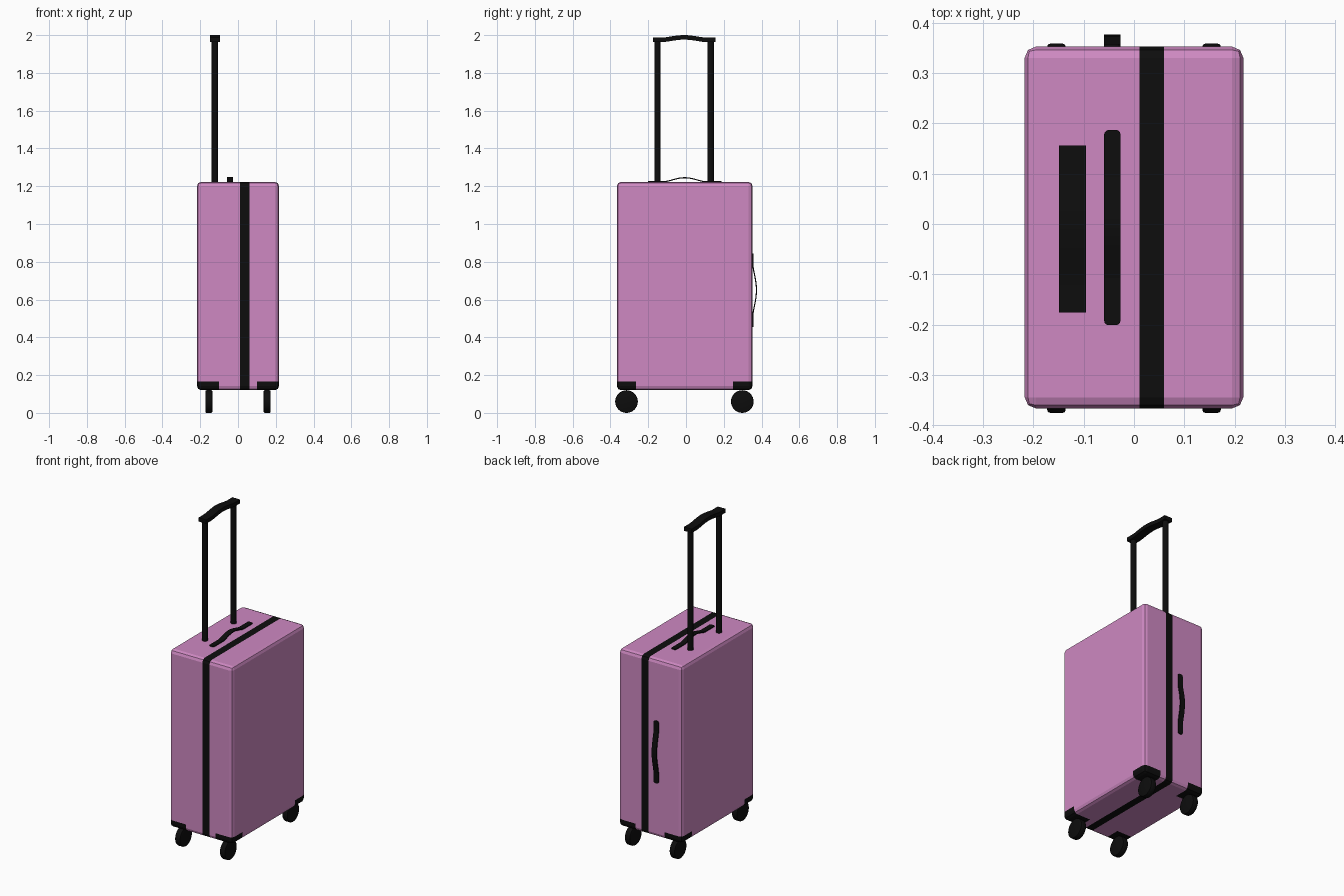
import bpy, bmesh, math
from mathutils import Vector

cube = bpy.data.objects.get("Cube")
if cube:
    bpy.data.objects.remove(cube, do_unlink=True)


def material(name, rgb):
    m = bpy.data.materials.new(name)
    m.use_nodes = True
    color = (*rgb, 1)
    m.diffuse_color = color
    m.node_tree.nodes["Principled BSDF"].inputs["Base Color"].default_value = color
    return m


PINK = material("orchid_pink", (0.62, 0.25, 0.54))
BLACK = material("black", (0.004, 0.004, 0.004))


def finish(name, bm, mats, smooth=False):
    bmesh.ops.recalc_face_normals(bm, faces=bm.faces)
    mesh = bpy.data.meshes.new(name)
    bm.to_mesh(mesh)
    bm.free()
    obj = bpy.data.objects.new(name, mesh)
    bpy.context.collection.objects.link(obj)
    for m in mats:
        mesh.materials.append(m)
    if smooth:
        bpy.ops.object.select_all(action="DESELECT")
        obj.select_set(True)
        bpy.context.view_layer.objects.active = obj
        bpy.ops.object.shade_smooth_by_angle(angle=math.radians(40))
    return obj


def box(lo, hi, bevel=0, segments=2):
    bm = bmesh.new()
    bmesh.ops.create_cube(bm, size=1)
    lo, hi = Vector(lo), Vector(hi)
    for v in bm.verts:
        v.co = (lo + hi) / 2 + v.co * (hi - lo)
    if bevel:
        bmesh.ops.bevel(bm, geom=bm.edges[:], offset=bevel, segments=segments,
                        profile=0.5, affect="EDGES")
    return bm


def cylinder(name, radius, depth, center, axis, sides, bevel=0):
    bm = bmesh.new()
    bmesh.ops.create_cone(bm, cap_ends=True, segments=sides, radius1=radius,
                          radius2=radius, depth=depth)
    if bevel:
        rims = [e for e in bm.edges if abs(e.verts[0].co.z - e.verts[1].co.z) < 1e-5]
        bmesh.ops.bevel(bm, geom=rims, offset=bevel, segments=2,
                        profile=0.5, affect="EDGES")
    rot = Vector((0, 0, 1)).rotation_difference(Vector(axis)).to_matrix()
    for v in bm.verts:
        v.co = rot @ v.co + Vector(center)
    return finish(name, bm, [BLACK], True)


def strap(name, path, width, thickness, place, rounded=0):
    """Band following (along, out) points, extruded sideways; place maps to xyz."""
    bm = bmesh.new()
    rows = []
    for along, out in path:
        rows.append([bm.verts.new(place(s * width / 2, along, out + t))
                     for s, t in ((-1, 0), (1, 0), (1, thickness), (-1, thickness))])
    for a, b in zip(rows, rows[1:]):
        for i in range(4):
            j = (i + 1) % 4
            bm.faces.new((a[i], a[j], b[j], b[i]))
    ends = [bm.faces.new(rows[0]), bm.faces.new(rows[-1])]
    if rounded:
        corners = [e for f in ends for e in f.edges
                   if (e.verts[0] in rows[0][:2] + rows[-1][:2])
                   != (e.verts[1] in rows[0][:2] + rows[-1][:2])]
        bmesh.ops.bevel(bm, geom=corners, offset=rounded, segments=3,
                        profile=0.5, affect="EDGES")
    return finish(name, bm, [BLACK])


def arch(half, flat, rise, steps=12):
    """Flat ends with a smooth rise between them."""
    pts = [(-half, 0)]
    for i in range(steps + 1):
        t = i / steps
        pts.append((-flat + 2 * flat * t, rise * math.sin(math.pi * t) ** 1.3))
    return pts + [(half, 0)]


# Shell with flush strip and corner guards
body = box((-0.217, -0.366, 0.12), (0.217, 0.352, 1.223), 0.022)
cuts = [(Vector((x, 0, 0)), Vector((1, 0, 0))) for x in (-0.1, 0.011, 0.06, 0.1)]
cuts += [(Vector((0, y, 0)), Vector((0, 1, 0))) for y in (-0.265, 0.25)]
cuts.append((Vector((0, 0, 0.165)), Vector((0, 0, 1))))
for co, no in cuts:
    bmesh.ops.bisect_plane(body, geom=body.verts[:] + body.edges[:] + body.faces[:],
                           plane_co=co, plane_no=no)
for f in body.faces:
    c = f.calc_center_median()
    strip = 0.011 < c.x < 0.06
    guard = c.z < 0.165 and abs(c.x) > 0.1 and not -0.265 < c.y < 0.25
    f.material_index = 1 if strip or guard else 0
finish("suitcase_shell", body, [PINK, BLACK])

# Wheels
for side, x in (("right", -0.154), ("left", 0.154)):
    for end, y in (("front", -0.315), ("back", 0.298)):
        cylinder(f"{end}_{side}_wheel", 0.06, 0.037, (x, y, 0.06), (1, 0, 0), 32, 0.006)

# Telescopic handle
for end, y in (("front", -0.151), ("back", 0.131)):
    cylinder(f"{end}_handle_pole", 0.017, 0.77, (-0.122, y, 1.59), (0, 0, 1), 16)
strap("pull_grip", arch(0.166, 0.11, 0.013), 0.053, 0.024,
      lambda s, a, o: (-0.122 + s, a - 0.01, 1.963 + o))

# Carry handles on the top and the back
strap("top_carry_handle", arch(0.194, 0.1, 0.02), 0.033, 0.006,
      lambda s, a, o: (-0.043 + s, a - 0.007, 1.222 + o), 0.01)
strap("back_carry_handle", arch(0.194, 0.13, 0.019), 0.033, 0.006,
      lambda s, a, o: (-0.043 + s, 0.351 + o, a + 0.65), 0.01)
